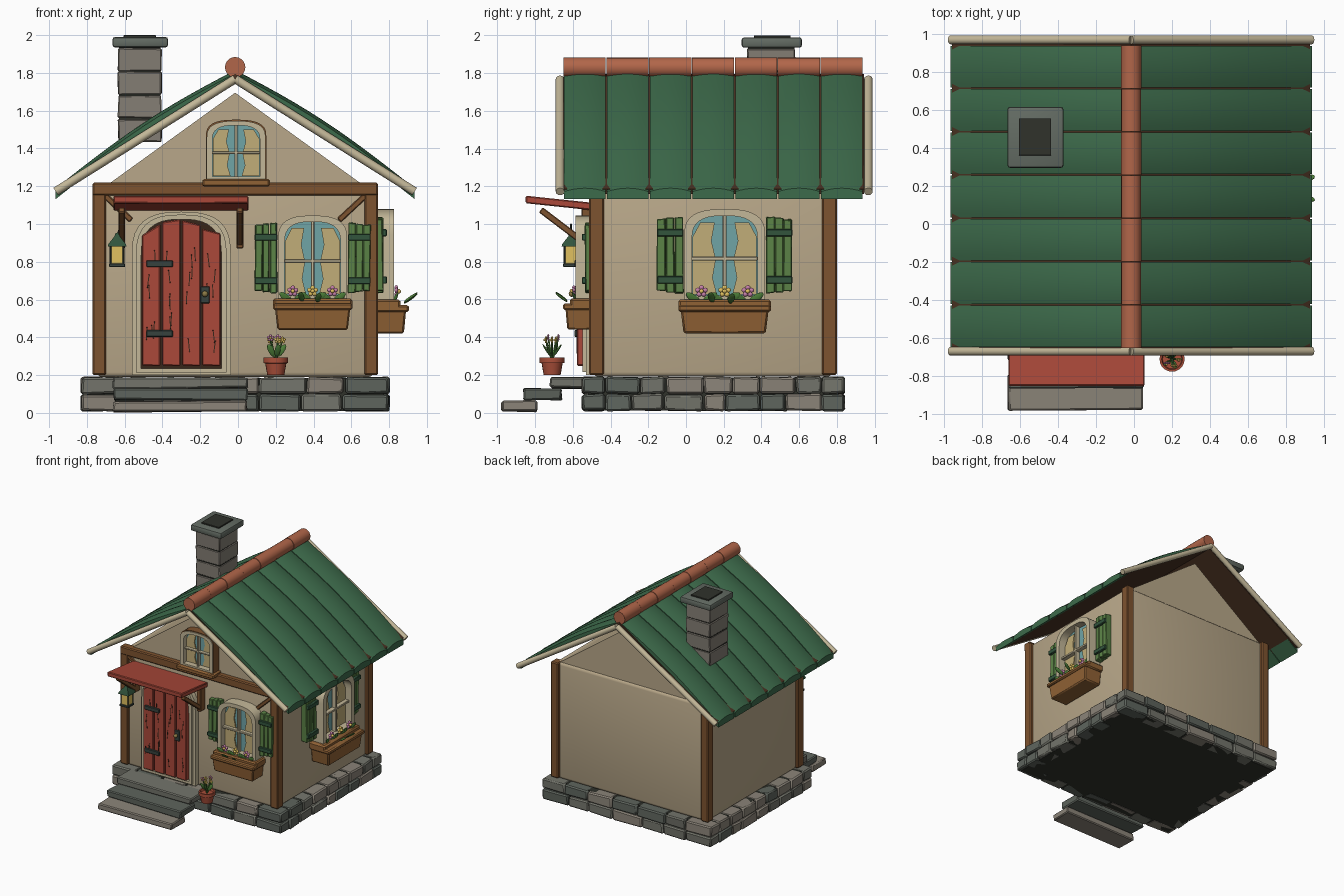
import bpy, bmesh, random
from math import sin, cos, pi, radians
from mathutils import Vector, Matrix

if "Cube" in bpy.data.objects:
    bpy.data.objects.remove(bpy.data.objects["Cube"])

random.seed(4)
M = Matrix.Identity(4)          # current placement used by make()
COL = dict(wall='B7A688', trim='C2B697', roof='3F6A4C', under='4B3527', ridge='B0664B', wood='7D5433',
           planter='8F6238', red='A94A3C', dark='3A2A20', iron='3A4440', stone1='5F655E', stone2='8A8378',
           stone3='73746B', core='33352F', glass='6FA3A5', curtain='C0AC78', shutter='5C8248', batten='35553F',
           leaf='4F7F3C', pink='C57FA8', yellow='E0C060', pot='A9503C', brick='837D74', cap='646C64', brass='8C7A48')
MATS = {}
def mat(k):
    if k not in MATS:
        m = bpy.data.materials.new(k)
        c = [(int(COL[k][i:i + 2], 16) / 255) ** 2.2 for i in (0, 2, 4)]
        m.diffuse_color = (*c, 1)
        m.use_nodes = True
        m.node_tree.nodes["Principled BSDF"].inputs["Base Color"].default_value = m.diffuse_color
        MATS[k] = m
    return MATS[k]

def make(name, bm, col, bev=0.0, seg=1):
    bmesh.ops.recalc_face_normals(bm, faces=bm.faces)
    if bev:
        bmesh.ops.bevel(bm, geom=bm.edges[:], offset=bev, segments=seg, profile=0.5, affect='EDGES')
    bm.transform(M)
    me = bpy.data.meshes.new(name)
    bm.to_mesh(me)
    bm.free()
    me.shade_smooth()
    me.set_sharp_from_angle(angle=radians(35))
    me.materials.append(mat(col))
    ob = bpy.data.objects.new(name, me)
    bpy.context.collection.objects.link(ob)
    return ob

def loft(name, rings, col, wrap=False, bev=0.0, seg=1):
    """Bridge a list of equal closed point rings; cap the ends unless wrapped."""
    bm = bmesh.new()
    vs = [[bm.verts.new(p) for p in r] for r in rings]
    n = len(vs[0])
    for a, b in list(zip(vs, vs[1:])) + ([(vs[-1], vs[0])] if wrap else []):
        for i in range(n):
            bm.faces.new((a[i], a[(i + 1) % n], b[(i + 1) % n], b[i]))
    if not wrap:
        bm.faces.new(vs[0])
        bm.faces.new(vs[-1])
    return make(name, bm, col, bev, seg)

def box(name, x0, x1, y0, y1, z0, z1, col, bev=0.005, jit=0.0, seg=1):
    j = lambda: random.uniform(-jit, jit)
    ring = lambda z: [(x + j(), y + j(), z + j()) for x, y in ((x0, y0), (x1, y0), (x1, y1), (x0, y1))]
    return loft(name, [ring(z0), ring(z1)], col, bev=bev, seg=seg)

def prism(name, pts, y0, y1, col, bev=0.0):
    return loft(name, [[(x, y, z) for x, z in pts] for y in (y0, y1)], col, bev=bev)

def tube(name, p, q, r, col, n=12):
    p, q = Vector(p), Vector(q)
    rot = (q - p).to_track_quat('Z', 'Y')
    ring = lambda c: [c + rot @ Vector((r * cos(2 * pi * i / n), r * sin(2 * pi * i / n), 0)) for i in range(n)]
    return loft(name, [ring(p), ring(q)], col)

def lathe(name, x, y, prof, col, n=16, off=0):
    return loft(name, [[(x + r * cos(2 * pi * i / n + off), y + r * sin(2 * pi * i / n + off), z) for i in range(n)]
                       for r, z in prof], col)

def beam(name, p, q, w, col):
    """Square timber between two points."""
    d = w / 2
    p, q = Vector(p), Vector(q)
    rot = (q - p).to_track_quat('Z', 'Y')
    ring = lambda c: [c + rot @ Vector(o) for o in ((-d, -d, 0), (d, -d, 0), (d, d, 0), (-d, d, 0))]
    return loft(name, [ring(p), ring(q)], col, bev=0.005)

def blob(name, c, size, col, rot=None):
    bm = bmesh.new()
    bmesh.ops.create_icosphere(bm, subdivisions=2, radius=1)
    bm.transform(Matrix.Translation(c) @ (rot or Matrix.Identity(4)) @ Matrix.Diagonal((*size, 1)))
    make(name, bm, col)

def arch(cx, hw, z0, zs, z1, n=16):
    pts = [(cx + hw, z0)]
    for i in range(n + 1):
        c, s = cos(pi * i / n), max(0, sin(pi * i / n))
        pts.append((cx + hw * (abs(c) ** 0.74) * (1 if c > 0 else -1), zs + (z1 - zs) * s ** 0.74))
    return pts + [(cx - hw, z0)]

def frame(name, outer, inner, y0, y1, col):
    loft(name, [[(a[0], y0, a[1]), (b[0], y0, b[1]), (b[0], y1, b[1]), (a[0], y1, a[1])]
                for a, b in zip(outer, inner)], col, wrap=True)

def flower(c, r, col):
    blob('flower_centre', c + Vector((0, -r * .5, 0)), (r * .5,) * 3, 'yellow')
    for i in range(5):
        a = 2 * pi * i / 5 + .3
        blob('petal', c + Vector((r * .8 * cos(a), 0, r * .8 * sin(a))), (r * .55, r * .4, r * .55), col)

def leaf(c, tilt, length, lean=0):
    blob('leaf', c, (length * .4, .006, length), 'leaf', Matrix.Rotation(tilt, 4, 'Y') @ Matrix.Rotation(lean, 4, 'X'))

def window(full=True):
    """Local frame: centred on x, wall at y = 0, outward is -y, frame from z .16 to .61."""
    if not full:
        frame('window_surround', arch(0, .188, .15, .49, .615), arch(0, .165, .17, .48, .585), -.085, .02, 'wood')
    frame('window_frame', arch(0, .183, .16, .48, .605), arch(0, .148, .185, .46, .572), -.095, .02, 'trim')
    prism('window_glass', arch(0, .155, .18, .46, .575), -.035, .01, 'glass')
    for s in (-1, 1):
        edge = [(.045, .54), (.06, .45), (.04, .36), (.055, .27), (.035, .19)]
        prism('curtain', [(s * x, z) for x, z in edge + [(.145, .19), (.145, .47), (.11, .54)]], -.045, -.03, 'curtain')
    box('mullion', -.009, .009, -.075, -.04, .17, .58, 'trim', .003)
    box('window_bar', -.15, .15, -.075, -.04, .355, .373, 'trim', .003)
    box('window_sill', -.21, .21, -.125, .02, .11, .165, 'planter', .01)
    if not full:
        return
    for s in (-1, 1):
        for i in range(3):
            x = s * (.208 + .039 * i)
            box('shutter_plank', x - .019, x + .019, -.045, .01, .195 + .006 * i, .565 - .005 * i, 'shutter', .004, .004)
        for z in (.26, .49):
            box('shutter_batten', s * .247 - .06, s * .247 + .06, -.062, -.04, z - .018, z + .018, 'batten', .004)
    # tapered planter with rim and flowers
    loft('planter_box', [[(x * k, y, z) for x, y in ((-.2, -.15 * k), (.2, -.15 * k), (.2, 0), (-.2, 0))]
                         for k, z in ((.93, 0), (1, .12))], 'planter', bev=.008)
    box('planter_rim', -.21, .21, -.162, 0, .105, .138, 'planter', .008)
    for i, x in enumerate((-.105, 0, .105)):
        flower(Vector((x, -.105, .205)), .022, 'yellow' if i == 1 else 'pink')
        for t in (-.9, .9):
            leaf(Vector((x + t * .04, -.1, .17)), t, .045, .3)
    leaf(Vector((.03, -.17, .17)), .3, .04, .9)
    leaf(Vector((-.06, -.17, .175)), -.3, .04, .9)

# foundation: dark core plus two courses of rough blocks
box('foundation_core', -.8, .77, -.52, .81, .01, .185, 'core', 0)
def course(a0, a1, z, place):
    n = 7
    cuts = [a0 + (a1 - a0) * i / n + (random.uniform(-.03, .03) if 0 < i < n else 0) for i in range(n + 1)]
    for a, b in zip(cuts, cuts[1:]):
        x0, x1, y0, y1 = place(a + .003, b - .003)
        box('foundation_stone', x0, x1, y0, y1, z, z + .087, random.choice(('stone1', 'stone2', 'stone3')), .01, .005)
for z in (.01, .101):
    course(-.83, .8, z, lambda a, b: (a, b, -.55, -.43))
    course(-.83, .8, z, lambda a, b: (a, b, .72, .84))
    course(-.43, .72, z, lambda a, b: (-.83, -.71, a, b))
    course(-.43, .72, z, lambda a, b: (.68, .8, a, b))
for i, (y0, y1) in enumerate(((-.98, -.79), (-.86, -.66), (-.72, -.53))):
    box('door_step', -.66, .05, y0, y1, .005 + .063 * i, .063 + .063 * i, ('stone2', 'stone1', 'stone3')[i], .008, .006)

# walls, gable, timber frame
box('walls', -.745, .715, -.49, .775, .19, 1.2, 'wall', .025, seg=3)
prism('gable', [(-.715, 1.19), (.685, 1.19), (-.015, 1.695)], -.475, .76, 'wall')
for x in (-.735, .705):
    for y in (-.475, .76):
        box('corner_post', x - .036, x + .036, y - .04, y + .04, .2, 1.2, 'wood', .008)
box('front_beam', -.77, .74, -.52, -.45, 1.15, 1.22, 'wood', .008)
for s in (-1, 1):
    beam('corner_brace', (-.015 + s * .55, -.495, 1.02), (-.015 + s * .7, -.495, 1.16), .03, 'wood')

# roof: decking, seven bowed panels per side, barge rails, ridge tiles
for s in (-1, 1):
    X = lambda t: -.015 + s * .95 * t
    prism('roof_deck', [(X(0), 1.795), (X(.99), 1.185), (X(.98), 1.16), (X(0), 1.755)], -.65, .945, 'under')
    w = 1.59 / 7
    for k in range(7):
        y0, rings = -.65 + w * k, []
        for i in range(13):
            t = i / 12
            z = 1.797 - .625 * t + .04 * sin(pi * t)
            top = [(X(t), y0 + .004 + (w - .008) * j / 8, z + .018 * (1 - (j / 4 - 1) ** 2)) for j in range(9)]
            zb = z - .04
            rings.append(top + [(X(t), y0 + w - .004, zb), (X(t), y0 + .004, zb)])
        loft('roof_panel', rings, 'roof')
    for y in (-.668, .967):
        tube('barge_rail', (X(0), y, 1.768), (X(1), y, 1.172), .023, 'trim')
for k in range(7):
    y = -.65 + 1.59 / 7 * k
    tube('ridge_tile', (-.015, y, 1.83), (-.015, y + .224, 1.83), .054 - .002 * (k % 2), 'ridge', 20)

# chimney
for k in range(4):
    z = 1.435 + .125 * k
    box('chimney_course', -.635, -.405, .325, .58, z, z + .12, 'brick', .006, .003)
box('chimney_core', -.63, -.41, .33, .575, 1.44, 1.94, 'core', 0)
box('chimney_cap', -.665, -.37, .295, .615, 1.935, 1.99, 'cap', .014, seg=2)
box('chimney_flue', -.605, -.435, .36, .555, 1.95, 2.0, 'core', .002)

# door: arched surround, planks with grain, hinges, lock
frame('door_surround', arch(-.3, .262, .2, .84, 1.065), arch(-.3, .235, .225, .83, 1.045), -.53, -.47, 'trim')
frame('door_inner_frame', arch(-.3, .24, .215, .83, 1.05), arch(-.3, .213, .235, .82, 1.025), -.55, -.47, 'trim')
prism('door_recess', arch(-.3, .216, .23, .82, 1.03), -.515, -.48, 'dark')
for i, (l, r) in enumerate(((.94, 1.0), (1.01, 1.025), (1.02, .995), (.975, .95))):
    x = -.508 + .106 * i
    prism('door_plank', [(x, .25), (x + .097, .248), (x + .097, r), (x, l)], -.578, -.51, 'red', .006)
    for _ in range(6):
        gx, gz = x + random.uniform(.02, .075), random.uniform(.3, .82)
        beam('wood_grain', (gx, -.577, gz), (gx + random.uniform(-.01, .01), -.577, gz + .07), .005, 'dark')
for z in (.79, .42):
    box('door_hinge', -.485, -.345, -.592, -.57, z - .018, z + .018, 'iron', .004)
box('lock_plate', -.2, -.15, -.592, -.57, .58, .67, 'iron', .004)
blob('door_knob', (-.175, -.605, .63), (.017, .017, .017), 'brass')

# canopy with brackets
loft('door_canopy', [[(x, -.85, 1.11), (x, -.49, 1.072), (x, -.49, 1.112), (x, -.85, 1.15)] for x in (-.66, .055)],
     'red', bev=.006)
for x in (-.615, .01):
    box('canopy_post', x - .018, x + .018, -.555, -.48, .87, 1.085, 'wood', .005)
    beam('canopy_strut', (x, -.77, 1.075), (x, -.54, .9), .034, 'wood')

# lantern hung on a hook
lx, ly = -.64, -.61
tube('lantern_hook', (-.615, -.61, 1.0), (lx, ly, .94), .005, 'iron', 8)
box('lantern_glow', lx - .033, lx + .033, ly - .033, ly + .033, .785, .885, 'yellow', .003)
box('lantern_base', lx - .042, lx + .042, ly - .042, ly + .042, .772, .79, 'iron', .003)
lathe('lantern_roof', lx, ly, [(.07, .88), (.066, .893), (.02, .935), (.012, .952)], 'batten', 4, pi / 4)
for a in (-1, 1):
    for b in (-1, 1):
        beam('lantern_corner', (lx + a * .034, ly + b * .034, .785), (lx + a * .034, ly + b * .034, .885), .01, 'iron')

# potted plant by the door
lathe('flower_pot', .2, -.71, [(.045, .2), (.056, .262), (.066, .264), (.066, .292), (.055, .292), (.05, .275)], 'pot', 20)
for i in range(5):
    a = 2 * pi * i / 5
    d = Vector((cos(a), sin(a), 0))
    c = Vector((.2, -.71, .385 + .012 * (i % 2))) + d * .035
    tube('stem', (.2, -.71, .27), c, .005, 'leaf', 6)
    flower(c, .014, 'pink' if i % 2 else 'yellow')
    leaf(Vector((.2, -.71, .33)) + d * .03, .6 * cos(a), .04, -.6 * sin(a))

# windows: front, right side, gable
M = Matrix.Translation((.395, -.49, .44))
window()
M = Matrix.Translation((.715, .205, .42)) @ Matrix.Rotation(pi / 2, 4, 'Z') @ Matrix.Diagonal((1.17, 1.17, 1.09, 1))
window()
M = Matrix.Translation((-.01, -.475, 1.122)) @ Matrix.Diagonal((.85, .85, .7, 1))
window(False)
